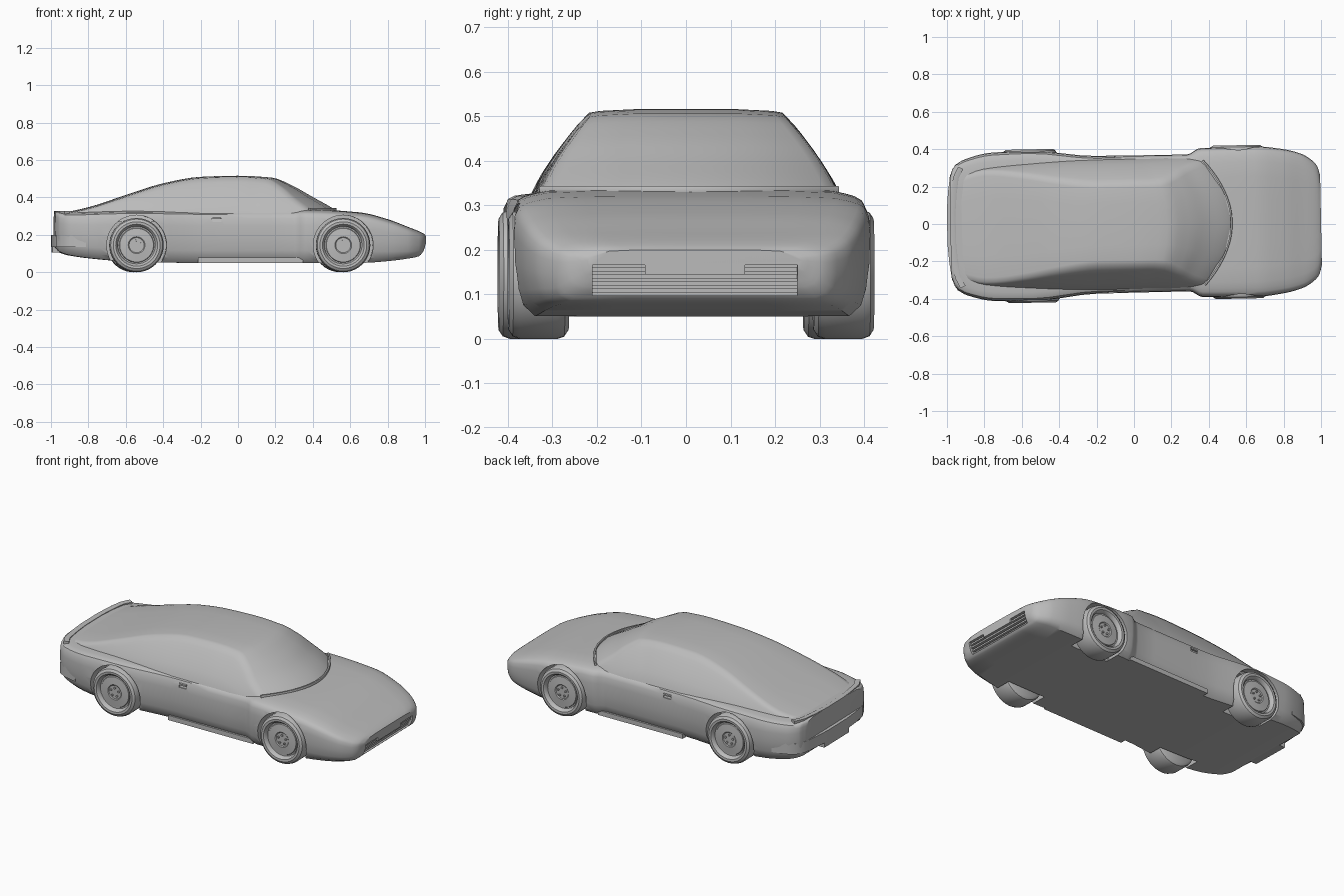
import bpy, bmesh, math
from mathutils import Matrix, Vector

if "Cube" in bpy.data.objects:
    bpy.data.objects.remove(bpy.data.objects["Cube"])

GREY = (0.5, 0.5, 0.5, 1)
paint = bpy.data.materials.new("plain grey")
paint.use_nodes = True
paint.diffuse_color = GREY
paint.node_tree.nodes["Principled BSDF"].inputs["Base Color"].default_value = GREY
parts = []


def finish(bm, name, angle=35):
    bmesh.ops.recalc_face_normals(bm, faces=bm.faces)
    mesh = bpy.data.meshes.new(name)
    bm.to_mesh(mesh)
    bm.free()
    mesh.materials.append(paint)
    ob = bpy.data.objects.new(name, mesh)
    bpy.context.collection.objects.link(ob)
    smooth(ob, angle)
    parts.append(ob)
    return ob


def smooth(ob, angle=35):
    bpy.ops.object.select_all(action='DESELECT')
    ob.select_set(True)
    bpy.context.view_layer.objects.active = ob
    bpy.ops.object.shade_smooth_by_angle(angle=math.radians(angle))


def skin(name, rings, angle=35):
    """Closed skin over a list of equal-length closed rings."""
    bm = bmesh.new()
    rows = [[bm.verts.new(p) for p in ring] for ring in rings]
    n = len(rows[0])
    for a, b in zip(rows, rows[1:]):
        for i in range(n):
            bm.faces.new((a[i], a[(i + 1) % n], b[(i + 1) % n], b[i]))
    bm.faces.new(rows[0])
    bm.faces.new(rows[-1])
    return finish(bm, name, angle)


def box(name, lo, hi):
    lo, hi = Vector(lo), Vector(hi)
    bm = bmesh.new()
    bmesh.ops.create_cube(bm, size=1, matrix=Matrix.Translation((lo + hi) / 2) @ Matrix.Diagonal((*(hi - lo), 1)))
    return finish(bm, name)


def drum(name, centre, radius, depth, sides=48):
    bm = bmesh.new()
    bmesh.ops.create_cone(bm, cap_ends=True, segments=sides, radius1=radius, radius2=radius, depth=depth,
                          matrix=Matrix.Translation(centre) @ Matrix.Rotation(math.pi / 2, 4, 'X'))
    return finish(bm, name)


def cut(target, cutter):
    mod = target.modifiers.new("cut", 'BOOLEAN')
    mod.operation, mod.solver, mod.object = 'DIFFERENCE', 'EXACT', cutter
    bpy.context.view_layer.objects.active = target
    bpy.ops.object.modifier_apply(modifier=mod.name)
    parts.remove(cutter)
    bpy.data.objects.remove(cutter)


def stations(rows, steps):
    """Monotone cubic blend between rows keyed by their first value."""
    def slopes(k):
        d = [(b[k] - a[k]) / (b[0] - a[0]) for a, b in zip(rows, rows[1:])]
        mid = [2 * p * q / (p + q) if p * q > 0 else 0 for p, q in zip(d, d[1:])]
        return [d[0]] + mid + [d[-1]]
    cols = [slopes(k) for k in range(len(rows[0]))]
    out = []
    for i, (a, b) in enumerate(zip(rows, rows[1:])):
        h = b[0] - a[0]
        for j in range(steps):
            t = j / steps
            out.append([a[k] * (1 + 2 * t) * (1 - t) ** 2 + b[k] * t * t * (3 - 2 * t)
                        + h * t * (1 - t) * (m[i] * (1 - t) - m[i + 1] * t) for k, m in enumerate(cols)])
    return out + [rows[-1]]


def mirror(half):
    """Full ring from a half section that starts and ends on the centre plane."""
    return half + [(x, -y, z) for x, y, z in half[-2:0:-1]]


# Lower body: station x, half width, floor, shoulder, centre top
body_rows = [
    (-0.98, 0.27, 0.13, 0.31, 0.325), (-0.96, 0.32, 0.11, 0.31, 0.323), (-0.90, 0.363, 0.09, 0.31, 0.32),
    (-0.75, 0.397, 0.07, 0.315, 0.325), (-0.55, 0.402, 0.055, 0.32, 0.33), (-0.20, 0.368, 0.05, 0.315, 0.33),
    (0.29, 0.366, 0.05, 0.315, 0.335), (0.36, 0.398, 0.05, 0.318, 0.337), (0.65, 0.402, 0.05, 0.30, 0.32),
    (0.80, 0.385, 0.06, 0.265, 0.283), (0.90, 0.358, 0.073, 0.23, 0.245), (0.96, 0.32, 0.085, 0.205, 0.222),
    (0.985, 0.29, 0.11, 0.193, 0.21), (1.0, 0.24, 0.15, 0.185, 0.2)]


def body_ring(x, w, zb, zs, zt):
    h, c = zs - zb, zt - zs
    half = [(0, zb), (0.5, zb), (0.88, zb), (0.95, zb + 0.1 * h), (0.98, zb + 0.25 * h), (1, zb + 0.5 * h),
            (1, zb + 0.75 * h), (0.99, zb + 0.9 * h), (0.965, zb + 0.98 * h), (0.93, zs + 0.15 * c),
            (0.88, zs + 0.45 * c), (0.8, zs + 0.8 * c), (0.6, zs + 0.95 * c), (0.3, zt), (0, zt)]
    return mirror([(x, w * y, z) for y, z in half])


body = skin("body_shell", [body_ring(*r) for r in stations(body_rows, 4)])

# Cabin: station x, base half width, top height, plan sweep
cabin_rows = [
    (-0.96, 0.26, 0.312, 0), (-0.80, 0.315, 0.347, 0), (-0.60, 0.335, 0.412, 0), (-0.40, 0.345, 0.475, 0),
    (-0.20, 0.348, 0.51, 0), (0.0, 0.348, 0.516, 0.2), (0.18, 0.348, 0.506, 0.8), (0.30, 0.348, 0.458, 1.1),
    (0.40, 0.347, 0.402, 1.3), (0.50, 0.343, 0.346, 1.35), (0.55, 0.335, 0.31, 1.35)]


def cabin_ring(x, base, top, sweep):
    low = 0.27
    edge = base - 0.125 * max(0, min(1, (top - 0.31) / 0.2)) ** 1.3
    lift = top - low
    half = [(0, low), (base * 0.6, low), (base + 0.012, low)]
    for t in (0.25, 0.45, 0.65, 0.8, 0.9):
        half.append((base + 0.012 - (base + 0.012 - edge) * t ** 1.5, low + (lift - 0.012) * t))
    half += [(edge - 0.006, top - 0.008), (edge - 0.03, top - 0.004), (edge * 0.5, top), (0, top)]
    return mirror([(x - sweep * y * y, y, z) for y, z in half])


cabin = skin("cabin", [cabin_ring(*r) for r in stations(cabin_rows, 4)], 45)


# Swept strips that follow a plan curve
def strip(name, path, z0, z1, thick):
    rings = []
    for i, (x, y) in enumerate(path):
        a, b = path[max(i - 1, 0)], path[min(i + 1, len(path) - 1)]
        n = Vector((b[1] - a[1], a[0] - b[0])).normalized() * thick
        c = 0.15 * (z1 - z0)
        rings.append([(x, y, z0), (x + n.x * 0.8, y + n.y * 0.8, z0), (x + n.x, y + n.y, z0 + c),
                      (x + n.x, y + n.y, z1 - c), (x + n.x * 0.8, y + n.y * 0.8, z1), (x, y, z1)])
    return skin(name, rings)


tail = [(-0.82, 0.382), (-0.90, 0.363), (-0.95, 0.335), (-0.978, 0.28), (-0.991, 0.19), (-0.999, 0.09)]
strip("rear_bumper", [(x, -y) for x, y in tail] + tail[::-1], 0.135, 0.20, 0.04)
lip = [(x + 0.016, y - 0.01) for x, y in tail[2:]]
strip("tail_lip", [(x, -y) for x, y in lip] + lip[::-1], 0.312, 0.328, 0.03)
box("rear_plate_box", (-0.995, -0.12, 0.105), (-0.94, 0.12, 0.145))

# Windscreen seal
seal = [(0.517 - 1.35 * (i / 20) ** 2, i / 20) for i in (-0.33 * 20 + 0.66 * k for k in range(21))]
strip("windscreen_seal", seal, 0.322, 0.343, 0.01)

# Wheel arches and wheels
tyre = [(0.0, -0.07), (0.125, -0.07), (0.14, -0.06), (0.145, -0.045), (0.145, 0.04), (0.139, 0.056),
        (0.125, 0.065), (0.112, 0.064), (0.104, 0.056), (0.1, 0.04), (0.093, 0.04), (0.09, 0.046),
        (0.045, 0.05), (0.04, 0.046), (0.0, 0.046)]
for axle, ax in (("rear", -0.55), ("front", 0.555)):
    for side, s in (("left_hand", 1), ("right_hand", -1)):
        cut(body, drum("arch_cutter", (ax, s * 0.36, 0.145), 0.16, 0.2))
        name = axle + "_" + side + "_wheel"
        rings = []
        for r, off in tyre[1:-1]:
            rings.append([(ax + r * math.cos(k * math.tau / 40), s * (0.345 + off),
                           0.145 + r * math.sin(k * math.tau / 40)) for k in range(40)])
        skin(name, rings)
        for k in range(5):
            a = k * math.tau / 5 + 0.3
            drum(name + "_bolt", (ax + 0.026 * math.cos(a), s * 0.393, 0.145 + 0.026 * math.sin(a)), 0.006, 0.012, 10)

# Nose: grille opening, slats, plate and lamps
cut(body, box("grille_cutter", (0.95, -0.23, 0.098), (1.1, 0.23, 0.166)))
for z, x in ((0.108, 0.968), (0.124, 0.975), (0.14, 0.984), (0.156, 0.99)):
    box("grille_slat", (0.945, -0.23, z - 0.005), (x, 0.23, z + 0.005))
box("front_plate", (0.97, -0.112, 0.145), (1.0, 0.112, 0.195))
for s in (-1, 1):
    lamp = sorted((s * 0.125, s * 0.2))
    box("front_lamp", (0.985, lamp[0], 0.174), (1.0, lamp[1], 0.19))

# Door handles and sills
for s in (-1, 1):
    y = sorted((s * 0.355, s * 0.45))
    cut(body, box("handle_cutter", (-0.145, y[0], 0.27), (-0.095, y[1], 0.296)))
    y = sorted((s * 0.35, s * 0.368))
    box("door_handle", (-0.143, y[0], 0.284), (-0.097, y[1], 0.293))
    y = sorted((s * 0.3, s * 0.36))
    box("sill", (-0.22, y[0], 0.05), (0.34, y[1], 0.078))
smooth(body)

# The whole car stands turned by a hair
for ob in parts:
    ob.data.transform(Matrix.Rotation(0.02, 4, 'Z'))
